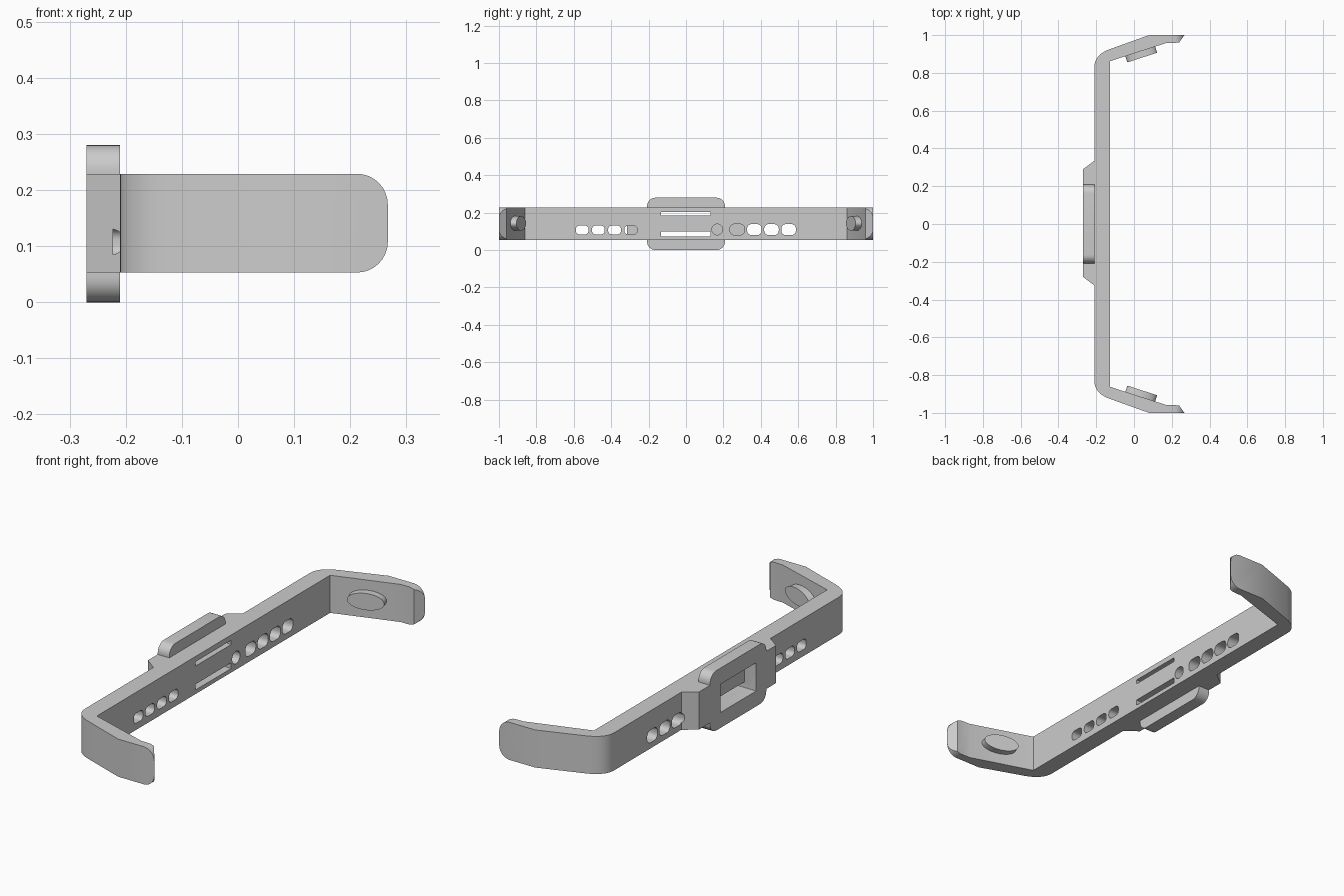
import bpy
import bmesh
from math import cos, sin, pi, atan2
from mathutils import Vector, Matrix

cube = bpy.data.objects.get("Cube")
if cube:
    bpy.data.objects.remove(cube, do_unlink=True)

grey = bpy.data.materials.new("plain grey")
grey.use_nodes = True
colour = (0.6, 0.6, 0.6, 1)
grey.diffuse_color = colour
grey.node_tree.nodes["Principled BSDF"].inputs["Base Color"].default_value = colour

BOTTOM, TOP = 0.053, 0.229
BACK, INNER, PLATE_BACK = -0.21, -0.127, -0.27


def prism(name, points, depth):
    """Extrude a closed loop of 3D points along the depth vector."""
    bm = bmesh.new()
    face = bm.faces.new([bm.verts.new(p) for p in points])
    new = bmesh.ops.extrude_face_region(bm, geom=[face])["geom"]
    verts = [v for v in new if isinstance(v, bmesh.types.BMVert)]
    bmesh.ops.translate(bm, verts=verts, vec=depth)
    bmesh.ops.recalc_face_normals(bm, faces=bm.faces)
    mesh = bpy.data.meshes.new(name)
    bm.to_mesh(mesh)
    bm.free()
    mesh.materials.append(grey)
    obj = bpy.data.objects.new(name, mesh)
    bpy.context.collection.objects.link(obj)
    return obj


def rounded(a0, a1, b0, b1, r, steps=8):
    """2D rounded rectangle, counter-clockwise."""
    pts = []
    corners = [(a1 - r, b1 - r), (a0 + r, b1 - r), (a0 + r, b0 + r), (a1 - r, b0 + r)]
    for i, (a, b) in enumerate(corners):
        for k in range(steps + 1):
            t = (i + k / steps) * pi / 2
            pts.append((a + r * cos(t), b + r * sin(t)))
    return pts


def block_x(name, x0, x1, *rect):
    """Rounded block running along x."""
    return prism(name, [(x0, y, z) for y, z in rounded(*rect)], (x1 - x0, 0, 0))


def combine(target, tool, operation):
    tool.hide_render = True
    mod = target.modifiers.new(operation, 'BOOLEAN')
    mod.operation = operation
    mod.solver = 'EXACT'
    mod.object = tool
    bpy.context.view_layer.objects.active = target
    bpy.ops.object.modifier_apply(modifier=mod.name)
    bpy.data.objects.remove(tool, do_unlink=True)


def smooth(obj):
    bpy.ops.object.select_all(action='DESELECT')
    obj.select_set(True)
    bpy.context.view_layer.objects.active = obj
    bpy.ops.object.shade_smooth_by_angle(angle=pi / 7)


# Bracket outline: bent arm on each end, wedge mount in the middle of the back
start, bend, end = Vector((BACK, 0.83)), Vector((BACK, 0.896)), Vector((INNER, 0.926))
arc = []
for k in range(11):
    t = k / 10
    arc.append(tuple(start * (1 - t) ** 2 + bend * 2 * t * (1 - t) + end * t * t))
outer = arc + [(0.08, 1.0), (0.267, 1.0)]
inner = [(0.238, 0.96), (0.17, 0.958), (INNER, 0.862)]
arm = outer + inner
mount = [(BACK, -0.325), (PLATE_BACK, -0.28), (PLATE_BACK, 0.29), (BACK, 0.335)]
outline = mount + arm + [(x, -y) for x, y in reversed(arm)]
bracket = prism("bracket", [(x, y, 0) for x, y in outline], (0, 0, 0.3))

# Trim to height, with rounded arm tips
trim = [(x, -1.1, z) for x, z in rounded(-0.4, 0.267, BOTTOM, TOP, 0.055)]
combine(bracket, prism("trim", trim, (0, 2.2, 0)), 'INTERSECT')

# Rounded back plate
plate = block_x("back_plate", PLATE_BACK, BACK, -0.208, 0.208, 0, 0.28, 0.045)
combine(bracket, plate, 'UNION')

# Strap pocket in the back and two strap slots through the bar
combine(bracket, block_x("pocket", -0.3, BACK, -0.133, 0.131, 0.072, 0.204, 0.002), 'DIFFERENCE')
for z0, z1 in ((0.072, 0.099), (0.184, 0.204)):
    combine(bracket, block_x("slot", -0.24, -0.1, -0.133, 0.131, z0, z1, 0.002), 'DIFFERENCE')

# Rows of holes: the ones behind the mount are blind
BLIND = -0.223
for i in range(4):
    y = -0.555 + i * 0.0865
    x0 = BLIND if i == 3 else -0.3
    combine(bracket, block_x("hole", x0, -0.1, y - 0.034, y + 0.034, 0.084, 0.131, 0.019), 'DIFFERENCE')
    y = 0.274 + i * 0.0915
    x0 = BLIND if i == 0 else -0.3
    combine(bracket, block_x("hole", x0, -0.1, y - 0.039, y + 0.039, 0.08, 0.139, 0.025), 'DIFFERENCE')
combine(bracket, block_x("round_hole", BLIND, -0.1, 0.138, 0.196, 0.081, 0.139, 0.0285), 'DIFFERENCE')
smooth(bracket)

# Oval grip pads on the inner faces of the arms
angle = atan2(0.096, 0.297)
for name, side in (("rear_grip_pad", 1), ("front_grip_pad", -1)):
    oval = [(0.083 * cos(k * pi / 20), 0, 0.039 * sin(k * pi / 20)) for k in range(40)]
    pad = prism(name, oval, (0, -0.044 * side, 0))
    pad.data.transform(Matrix.Translation((0.03, 0.923 * side, 0.143))
                       @ Matrix.Rotation(angle * side, 4, 'Z'))
    smooth(pad)
